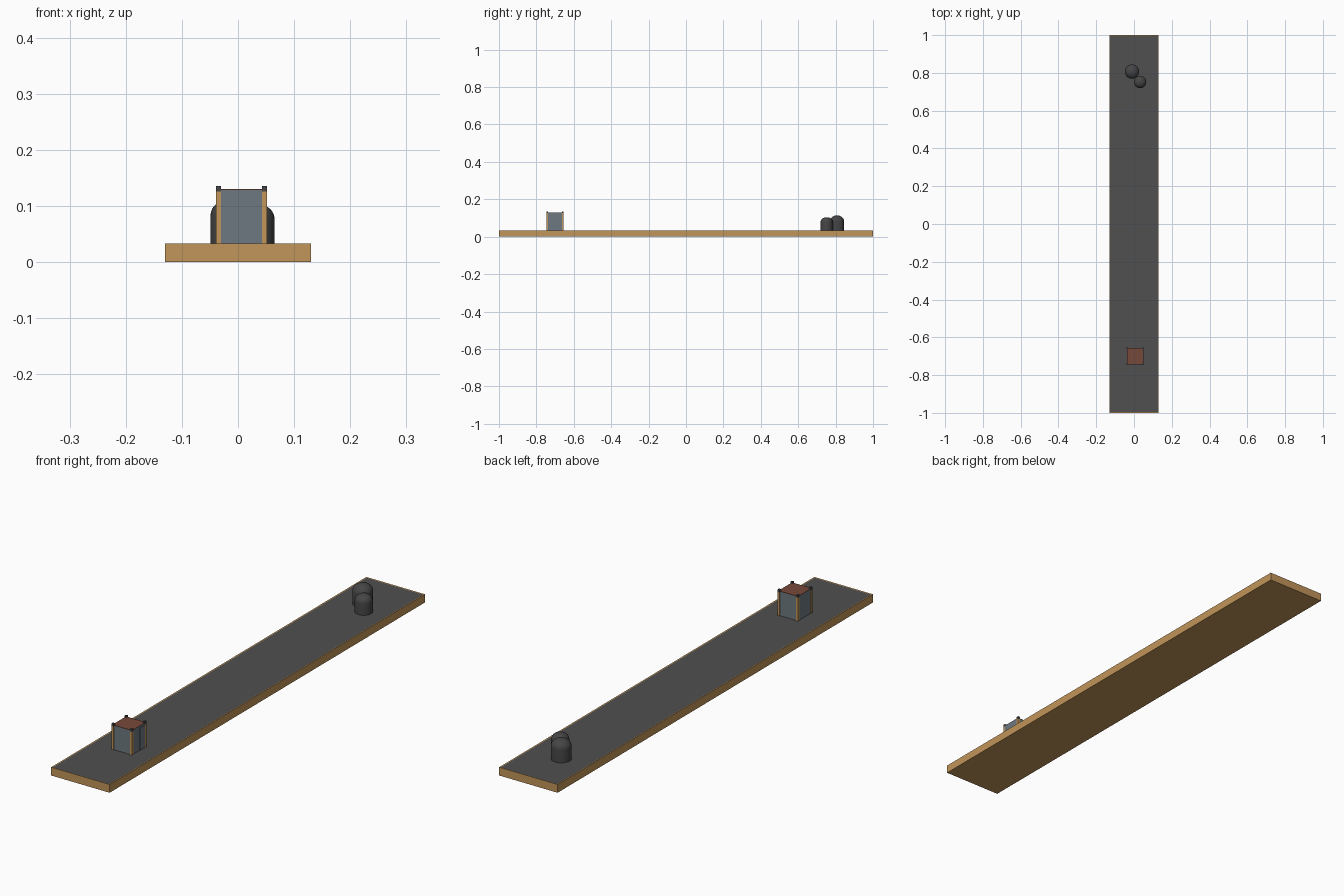
import bpy, bmesh, math

if "Cube" in bpy.data.objects:
    bpy.data.objects.remove(bpy.data.objects["Cube"])


def material(name, rgb):
    m = bpy.data.materials.new(name)
    m.diffuse_color = (*rgb, 1)
    m.use_nodes = True
    m.node_tree.nodes["Principled BSDF"].inputs["Base Color"].default_value = m.diffuse_color
    return m


WOOD = material("wood", (0.54, 0.30, 0.10))
ASPHALT = material("dark grey", (0.08, 0.08, 0.08))
STONE = material("charcoal", (0.06, 0.06, 0.062))
WALL = material("blue grey", (0.15, 0.19, 0.215))
ROOF = material("rust red", (0.18, 0.065, 0.042))


def finish(bm, name, mats):
    me = bpy.data.meshes.new(name)
    bm.to_mesh(me)
    bm.free()
    for m in mats:
        me.materials.append(m)
    ob = bpy.data.objects.new(name, me)
    bpy.context.collection.objects.link(ob)
    return ob


def box(name, x0, x1, y0, y1, z0, z1, mat):
    bm = bmesh.new()
    bmesh.ops.create_cube(bm, size=1)
    for v in bm.verts:
        v.co = ((x0 + x1) / 2 + v.co.x * (x1 - x0),
                (y0 + y1) / 2 + v.co.y * (y1 - y0),
                (z0 + z1) / 2 + v.co.z * (z1 - z0))
    return finish(bm, name, [mat])


def dome(name, x, y, r, z0, seam, top, mat, n=32, rings=8):
    # revolved profile: straight side, then a flattened dome
    prof = [(r, z0)] + [(r * math.cos(a), seam + (top - seam) * math.sin(a))
                        for a in (math.pi / 2 * i / rings for i in range(rings))]
    bm = bmesh.new()
    loops = [[bm.verts.new((x + pr * math.cos(2 * math.pi * k / n),
                            y + pr * math.sin(2 * math.pi * k / n), pz))
              for k in range(n)] for pr, pz in prof]
    tip = bm.verts.new((x, y, top))
    for a, b in zip(loops, loops[1:]):
        for k in range(n):
            j = (k + 1) % n
            bm.faces.new((a[k], a[j], b[j], b[k]))
    for k in range(n):
        bm.faces.new((loops[-1][k], loops[-1][(k + 1) % n], tip))
    bm.faces.new(loops[0][::-1])
    for f in bm.faces:
        f.smooth = len(f.verts) < 5
    return finish(bm, name, [mat])


# board: wooden slab whose top is inset, leaving a thin wooden rim
bm = bmesh.new()
bmesh.ops.create_cube(bm, size=1)
for v in bm.verts:
    v.co = (v.co.x * 0.26, v.co.y * 2, 0.0165 + v.co.z * 0.033)
bm.normal_update()
top = [f for f in bm.faces if f.normal.z > 0.9]
bmesh.ops.inset_region(bm, faces=top, thickness=0.006, depth=-0.001)
for f in top:
    f.material_index = 1
finish(bm, "board", [WOOD, ASPHALT])

# pair of rounded stones at the back
dome("large_stone", -0.011, 0.807, 0.038, 0.031, 0.083, 0.114, STONE)
dome("small_stone", 0.032, 0.752, 0.033, 0.031, 0.078, 0.104, STONE)

# hut: walls, roof, corner posts with dark caps
CX, CY, H, P = 0.006, -0.70, 0.0455, 0.009
I = H - 0.002
box("hut_walls", CX - I, CX + I, CY - I, CY + I, 0.031, 0.129, WALL)
box("hut_roof", CX - I, CX + I, CY - I, CY + I, 0.129, 0.1305, ROOF)
box("hut_side_panel", CX + I, CX + H - 0.0005, CY + 0.004, CY + H - P, 0.032, 0.122, WALL)
for sx in (-1, 1):
    for sy in (-1, 1):
        xs = sorted((CX + sx * H, CX + sx * (H - P)))
        ys = sorted((CY + sy * H, CY + sy * (H - P)))
        box("corner_post", *xs, *ys, 0.031, 0.126, WOOD)
        box("post_cap", *xs, *ys, 0.126, 0.136, STONE)
